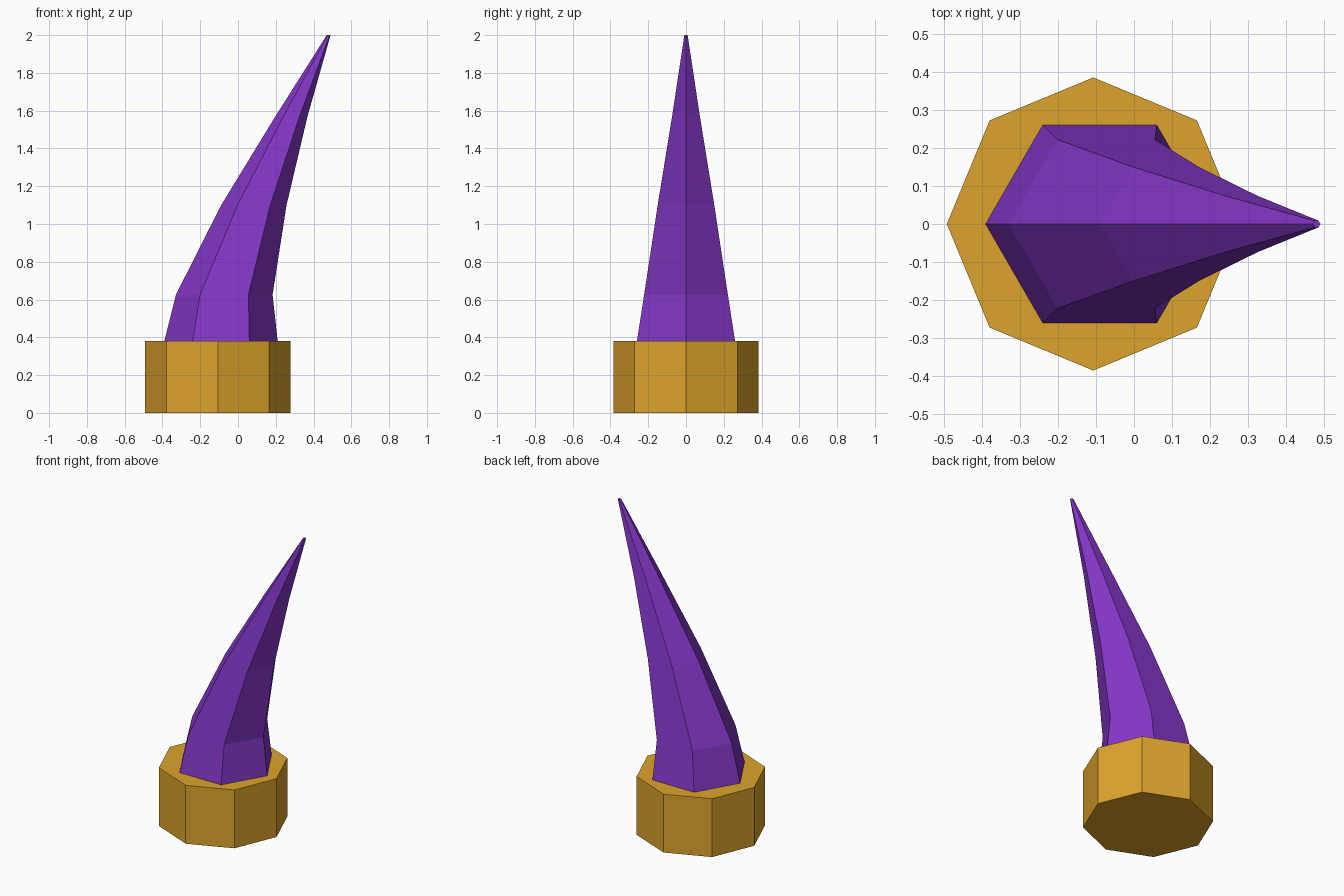
import bpy, bmesh
from math import cos, sin, tau

if "Cube" in bpy.data.objects:
    bpy.data.objects.remove(bpy.data.objects["Cube"])


def loft(name, sides, rings, color):
    """Stack horizontal polygon rings (centre x, z, radius) into a closed flat-shaded solid."""
    bm = bmesh.new()
    loops = [[bm.verts.new((cx + r * cos(tau * i / sides), r * sin(tau * i / sides), z))
              for i in range(sides)] for cx, z, r in rings]
    for low, high in zip(loops, loops[1:]):
        for i in range(sides):
            j = (i + 1) % sides
            bm.faces.new((low[i], low[j], high[j], high[i]))
    bm.faces.new(loops[0][::-1])
    bm.faces.new(loops[-1])
    mesh = bpy.data.meshes.new(name)
    bm.to_mesh(mesh)
    bm.free()
    obj = bpy.data.objects.new(name, mesh)
    bpy.context.collection.objects.link(obj)
    mat = bpy.data.materials.new(name + "_color")
    mat.diffuse_color = color
    mat.use_nodes = True
    mat.node_tree.nodes["Principled BSDF"].inputs["Base Color"].default_value = mat.diffuse_color
    mesh.materials.append(mat)
    return obj


# Octagonal golden collar
loft("collar", 8, [(-0.107, 0, 0.385), (-0.107, 0.38, 0.385)], (0.72, 0.37, 0.025, 1))

# Six-sided horn, bending towards +x as it tapers
loft("horn", 6, [(-0.09, 0.38, 0.30), (-0.073, 0.625, 0.256), (0.084, 1.10, 0.173),
                 (0.283, 1.57, 0.085), (0.48, 2.0, 0.01)], (0.23, 0.037, 0.57, 1))
